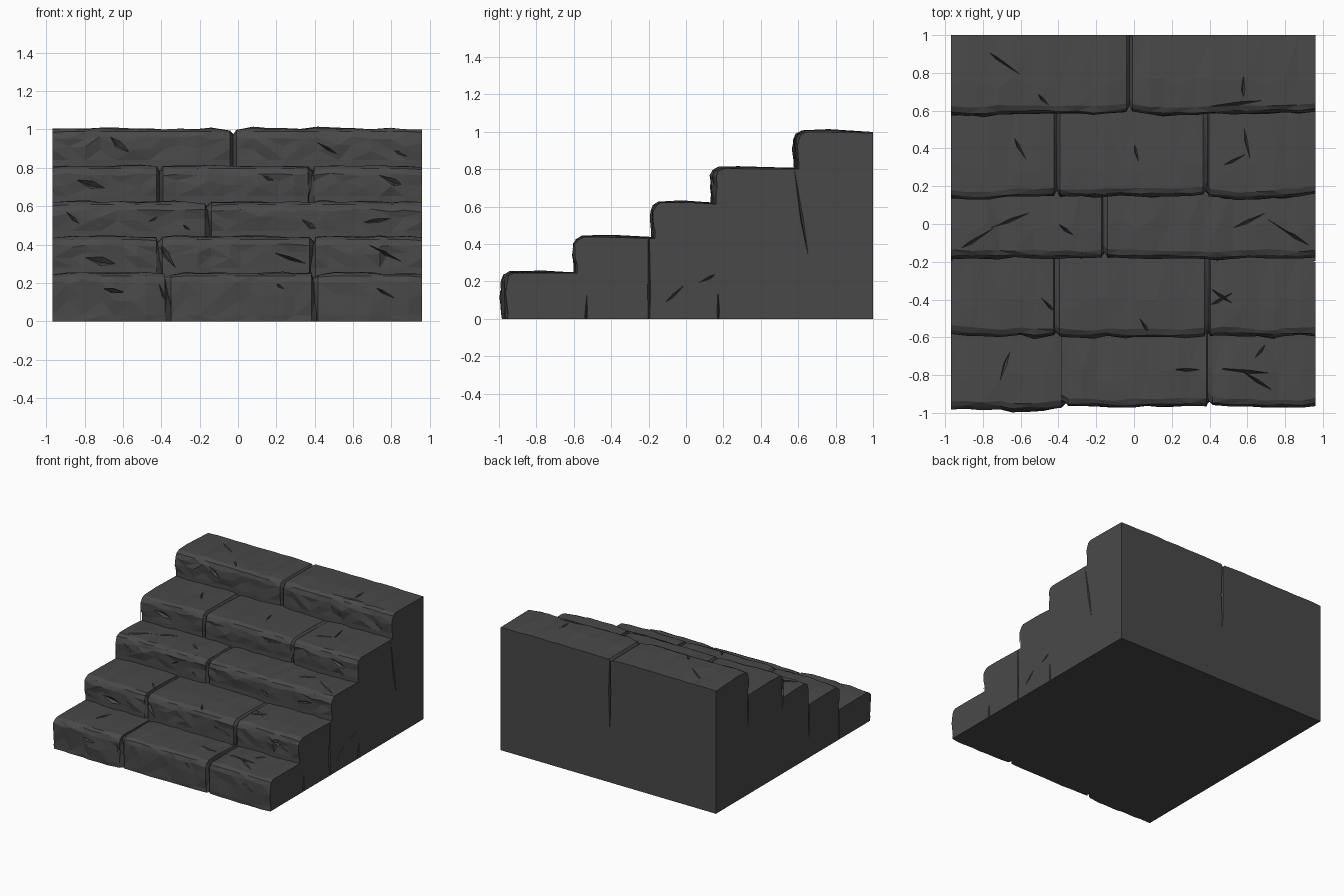
import bpy, bmesh, random
from mathutils import Vector

if "Cube" in bpy.data.objects:
    bpy.data.objects.remove(bpy.data.objects["Cube"])

random.seed(11)
X0, X1 = -0.968, 0.960
stone = bpy.data.materials.new("dark grey stone")
stone.diffuse_color = (0.066, 0.066, 0.066, 1)
stone.use_nodes = True
stone.node_tree.nodes["Principled BSDF"].inputs["Base Color"].default_value = stone.diffuse_color

# name, front y, top z, [(joint x, lean from top to bottom)]
STEPS = [
    ("bottom_step", -0.980, 0.250, [(-0.365, 0.025), (0.400, 0.01)]),
    ("second_step", -0.590, 0.440, [(-0.410, 0.01), (0.388, -0.01)]),
    ("middle_step", -0.192, 0.622, [(-0.155, 0.01)]),
    ("fourth_step", 0.138, 0.810, [(-0.408, 0.0), (0.380, -0.01)]),
    ("top_step", 0.580, 1.003, [(-0.025, 0.0)]),
]

# cracks as start and end points: (x, y) on treads, (x, z) on risers
TREAD = [
    [(-.65, -.66, -.71, -.83), (.20, -.77, .36, -.77), (.40, -.76, .72, -.79), (.56, -.77, .75, -.89), (.64, -.71, .70, -.63)],
    [(-.50, -.38, -.41, -.47), (.39, -.33, .52, -.42), (.40, -.43, .53, -.36), (.03, -.50, .08, -.57)],
    [(-.76, -.02, -.53, .07), (-.92, -.13, -.74, -.02), (-.40, .00, -.32, -.06), (.50, -.03, .70, .06), (.70, .03, .94, -.12)],
    [(-.64, .47, -.57, .34), (.00, .44, .03, .31), (.58, .53, .62, .32), (.47, .31, .61, .38)],
    [(-.78, .92, -.60, .79), (-.51, .69, -.44, .62), (.58, .79, .58, .67), (.38, .62, .72, .66)],
]
RISER = [
    [(-.70, .17, -.58, .15), (-.42, .22, -.35, .07), (.18, .22, .30, .14), (.70, .19, .86, .10)],
    [(-.82, .34, -.62, .30), (-.41, .41, -.32, .27), (.18, .36, .36, .30), (.68, .40, .90, .29)],
    [(-.92, .60, -.80, .49), (-.52, .50, -.38, .57), (-.30, .52, -.22, .46), (.30, .56, .42, .48), (.50, .50, .90, .56)],
    [(-.85, .74, -.66, .69), (.10, .78, .24, .72), (.72, .77, .88, .71)],
    [(-.68, .98, -.55, .87), (.37, .96, .56, .85), (.78, .92, .93, .84)],
]
# (y, z) on the right side, then on the left side
RIGHT = [(-.54, -.05, -.53, .15), (-.12, .08, .00, .19), (.06, .19, .16, .24),
         (.57, .86, .66, .30), (-.20, -.2, -.20, .75), (.17, -.05, .17, .17)]
LEFT = [(-.57, -.05, -.57, .33), (-.19, .1, -.19, .6), (.15, .4, .15, .85), (.59, .5, .59, .95)]


def stations(joints):
    """x positions along a step with how strongly each is pulled into a joint."""
    out, edges = [], [X0] + [j for j, _ in joints] + [X1]
    for a, b in zip(edges, edges[1:]):
        lo = a + (0.016 if a != X0 else 0)
        hi = b - (0.016 if b != X1 else 0)
        n = max(2, round((hi - lo) / 0.085))
        for i in range(n + 1):
            x = lo + (hi - lo) * i / n
            if 0 < i < n:
                x += random.uniform(-.02, .02)
            out.append((x, 0.2 if i in (0, n) else 0.0, 0.0))
        if b != X1:
            out.append((b, 1.0, dict(joints)[b]))
    return out


def build_step(name, f, top, joints, low, back):
    """Loft an uneven riser and tread section along x, pinched at each joint."""
    bm = bmesh.new()
    rings = []
    wave = 0.0
    for x, pinch, lean in stations(joints):
        r = random.uniform
        wave = max(-.012, min(.012, wave + r(-.010, .010)))
        y = f + wave + 0.035 * pinch
        z = top + r(-.005, .005) - 0.028 * pinch
        h = top - low
        pts = [(y + .006, 0, 1),
               (y + r(0, .012), low + .03, 1),
               (y + r(-.008, .012), low + h * r(.4, .6), 0),
               (y + r(-.004, .008), top - r(.035, .055), -.5),
               (y + .012 + r(0, .006), top - .014 - .028 * pinch, -1),
               (y + .036 + r(0, .012), z, -1),
               (y + .17 + r(-.04, .04), z + r(-.002, .007), -1),
               (back, top - .006 + r(-.003, .003) - .02 * pinch, -1),
               (back, 0, 0)]
        rings.append([bm.verts.new((x + lean * k, max(-1, py), pz)) for py, pz, k in pts])
    n = len(rings[0])
    for a, b in zip(rings, rings[1:]):
        for i in range(n):
            bm.faces.new((a[i], b[i], b[(i + 1) % n], a[(i + 1) % n]))
    bm.faces.new(rings[0])
    bm.faces.new(rings[-1][::-1])
    bmesh.ops.triangulate(bm, faces=bm.faces[:])
    bmesh.ops.recalc_face_normals(bm, faces=bm.faces[:])
    return make_object(name, bm)


def make_object(name, bm):
    me = bpy.data.meshes.new(name)
    bm.to_mesh(me)
    bm.free()
    me.materials.append(stone)
    ob = bpy.data.objects.new(name, me)
    bpy.context.collection.objects.link(ob)
    return ob


def crack(bm, a, b, n, w=.012, d=.025):
    """Slim eight-sided wedge that cuts a tapering crack below a surface."""
    a, b, n = Vector(a), Vector(b), Vector(n)
    s = (b - a).cross(n).normalized() * w
    m = a.lerp(b, random.uniform(.3, .7)) + n * .003
    pts = [a + n * .004, b + n * .004, m + s, m - s * .6, m + n * .03, m - n * d + s * .5]
    bmesh.ops.convex_hull(bm, input=[bm.verts.new(p) for p in pts])


# crack cutters
cut = bmesh.new()
for (name, f, top, joints), tread, riser in zip(STEPS, TREAD, RISER):
    for x, y, u, v in tread:
        crack(cut, (x, y, top), (u, v, top), (0, 0, 1))
    for x, z, u, v in riser:
        crack(cut, (x, f, z), (u, f, v), (0, -1, 0), random.uniform(.012, .03), .03)
for y, z, u, v in RIGHT:
    crack(cut, (X1, y, z), (X1, u, v), (1, 0, 0), .011)
for y, z, u, v in LEFT:
    crack(cut, (X0, y, z), (X0, u, v), (-1, 0, 0), .011)
crack(cut, (-.02, 1, 1.15), (-.02, 1, .35), (0, 1, 0), .014, .03)
bmesh.ops.recalc_face_normals(cut, faces=cut.faces[:])
cutter = make_object("crack_cutter", cut)
cutter.hide_render = True

# stone steps, each running back under the next one
for i, (name, f, top, joints) in enumerate(STEPS):
    low = STEPS[i - 1][2] if i else 0.0
    back = STEPS[i + 1][1] + 0.06 if i < 4 else 1.0
    ob = build_step(name, f, top, joints, low, back)
    mod = ob.modifiers.new("cracks", 'BOOLEAN')
    mod.operation, mod.solver, mod.object = 'DIFFERENCE', 'EXACT', cutter
    mod.use_self = True
    bpy.context.view_layer.objects.active = ob
    bpy.ops.object.modifier_apply(modifier=mod.name)
bpy.data.objects.remove(cutter)
